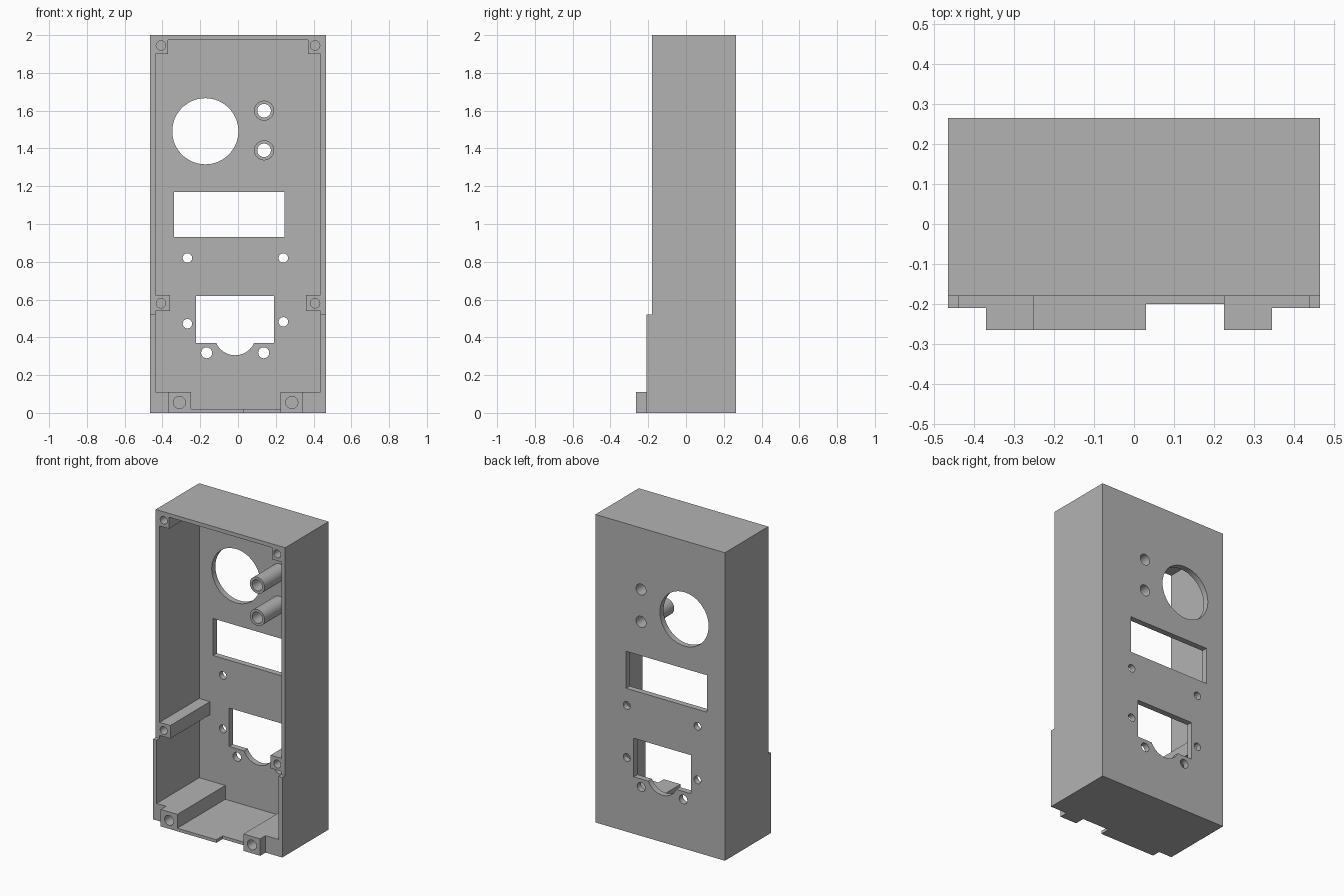
import bpy, bmesh, math
from mathutils import Matrix

if "Cube" in bpy.data.objects:
    bpy.data.objects.remove(bpy.data.objects["Cube"], do_unlink=True)

grey = bpy.data.materials.new("grey plastic")
grey.use_nodes = True
colour = (0.45, 0.45, 0.45, 1)
grey.diffuse_color = colour
grey.node_tree.nodes["Principled BSDF"].inputs["Base Color"].default_value = colour


def link(name, bm):
    bmesh.ops.recalc_face_normals(bm, faces=bm.faces)
    mesh = bpy.data.meshes.new(name)
    bm.to_mesh(mesh)
    bm.free()
    mesh.materials.append(grey)
    obj = bpy.data.objects.new(name, mesh)
    bpy.context.scene.collection.objects.link(obj)
    return obj


def box(name, x0, x1, y0, y1, z0, z1):
    bm = bmesh.new()
    bmesh.ops.create_cube(bm, size=1)
    for v in bm.verts:
        v.co = [a + (c + 0.5) * (b - a) for c, a, b in
                zip(v.co, (x0, y0, z0), (x1, y1, z1))]
    return link(name, bm)


def rod(name, x, z, r, y0, y1, sides=32):
    # cylinder running front to back
    bm = bmesh.new()
    place = Matrix.Translation((x, (y0 + y1) / 2, z)) @ Matrix.Rotation(math.pi / 2, 4, "X")
    bmesh.ops.create_cone(bm, cap_ends=True, segments=sides, radius1=r,
                          radius2=r, depth=y1 - y0, matrix=place)
    return link(name, bm)


def combine(tool, operation):
    # apply one boolean to the housing and drop the tool
    mod = housing.modifiers.new(tool.name, "BOOLEAN")
    mod.operation, mod.solver, mod.object = operation, "EXACT", tool
    dg = bpy.context.evaluated_depsgraph_get()
    mesh = bpy.data.meshes.new_from_object(housing.evaluated_get(dg))
    housing.modifiers.clear()
    housing.data = mesh
    bpy.data.objects.remove(tool, do_unlink=True)


def add(tool):
    combine(tool, "UNION")


def cut(tool):
    combine(tool, "DIFFERENCE")


W, IN = 0.465, 0.437               # outer and inner half widths
FRONT, LOWER, NUB = -0.18, -0.21, -0.265
BACK, PANEL = 0.265, 0.227         # outer and inner faces of the back panel

# Open tray with a deeper lower rim
housing = box("housing", -W, W, LOWER, BACK, 0, 2)
cut(box("upper_rim_step", -1, 1, -1, FRONT, 0.52, 3))
cut(box("cavity", -IN, IN, -1, PANEL, 0.02, 1.975))
cut(box("floor_notch", 0.03, 0.24, -1, -0.2, -1, 0.1))

# Foot blocks with projecting screw bosses, and the floor lip
for outer, inner, edge in ((-0.45, -0.25, -0.37), (0.45, 0.225, 0.345)):
    a, b = sorted((outer, inner))
    add(box("foot_block", a, b, LOWER, 0.245, 0, 0.11))
    a, b = sorted((edge, inner))
    add(box("foot_boss", a, b, NUB, 0, 0, 0.11))
    cut(rod("foot_hole", (a + b) / 2, 0.055, 0.032, -0.5, -0.12))
add(box("floor_lip", -0.26, 0.03, NUB, -0.1, 0, 0.02))

# Screw posts along the side walls
for side in (-1, 1):
    for z0, z1, reach, hole in ((1.9, 1.985, 0.37, 1.945), (0.54, 0.625, 0.36, 0.58)):
        a, b = sorted((side * 0.45, side * reach))
        add(box("screw_post", a, b, FRONT, 0.245, z0, z1))
        cut(rod("post_hole", side * 0.408, hole, 0.025, -0.5, -0.06))

# Tubes standing on the back panel
for z in (1.6, 1.39):
    add(rod("tube", 0.138, z, 0.053, 0, 0.245))
    cut(rod("tube_bore", 0.138, z, 0.036, -0.1, 0.5))

# Openings in the back panel
cut(rod("round_window", -0.173, 1.491, 0.175, 0.15, 0.5, 64))
cut(box("display_window", -0.338, 0.245, 0.15, 0.5, 0.93, 1.17))
cut(box("socket_window", -0.222, 0.19, 0.15, 0.5, 0.37, 0.62))
cut(rod("socket_arc", -0.015, 0.415, 0.11, 0.15, 0.5, 48))
for x, z, r in ((-0.268, 0.82, 0.025), (0.24, 0.82, 0.025), (-0.268, 0.472, 0.025),
                (0.24, 0.482, 0.025), (-0.166, 0.318, 0.029), (0.136, 0.318, 0.029)):
    cut(rod("screw_hole", x, z, r, 0.15, 0.5))

bpy.ops.object.select_all(action="DESELECT")
housing.select_set(True)
bpy.context.view_layer.objects.active = housing
bpy.ops.object.shade_smooth_by_angle(angle=math.radians(30))
